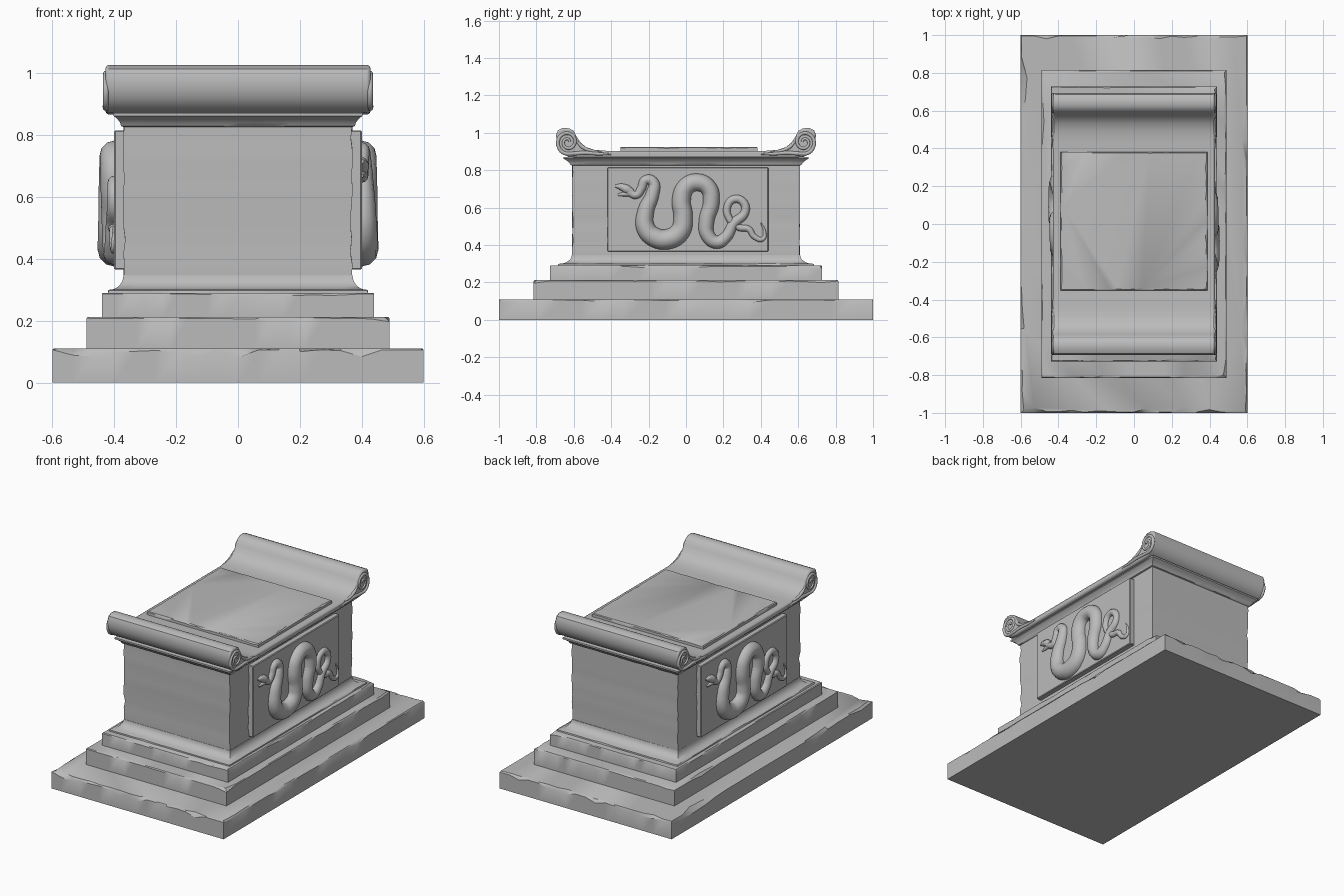
import bpy, bmesh, math, random
from mathutils import Vector

random.seed(4)
cube = bpy.data.objects.get("Cube")
if cube:
    bpy.data.objects.remove(cube, do_unlink=True)

stone = bpy.data.materials.new("grey_stone")
stone.use_nodes = True
GREY = (0.5, 0.5, 0.5, 1)
stone.diffuse_color = GREY
bsdf = stone.node_tree.nodes["Principled BSDF"]
bsdf.inputs["Base Color"].default_value = GREY
bsdf.inputs["Roughness"].default_value = 0.9


def finish(name, mesh, angle=35):
    """Link a mesh as a stone part with sharp edges kept."""
    ob = bpy.data.objects.new(name, mesh)
    bpy.context.collection.objects.link(ob)
    mesh.materials.clear()
    mesh.materials.append(stone)
    bpy.ops.object.select_all(action='DESELECT')
    ob.select_set(True)
    bpy.context.view_layer.objects.active = ob
    bpy.ops.object.shade_smooth_by_angle(angle=math.radians(angle))
    return ob


def from_bmesh(name, bm, angle=35):
    bmesh.ops.recalc_face_normals(bm, faces=bm.faces)
    mesh = bpy.data.meshes.new(name)
    bm.to_mesh(mesh)
    bm.free()
    return finish(name, mesh, angle)


def chip(amount):
    """Mostly tiny, now and then a deeper nick."""
    return amount * random.random() ** 4


def tier(name, rings, n=14, angle=35, y=0):
    """Stack rectangular rings (half x, half y, z, inward wear, downward wear)."""
    bm = bmesh.new()
    loops = []
    for hx, hy, z, inward, down in rings:
        corners = [(-hx, -hy), (hx, -hy), (hx, hy), (-hx, hy)]
        loop = []
        for k in range(4):
            a, b = Vector(corners[k]), Vector(corners[(k + 1) % 4])
            for i in range(n):
                p = a.lerp(b, i / n)
                c = chip(inward)
                p.x -= math.copysign(c, p.x) if abs(p.x) > hx - 1e-5 else 0
                p.y -= math.copysign(c, p.y) if abs(p.y) > hy - 1e-5 else 0
                loop.append(bm.verts.new((p.x, p.y + y, z - chip(down))))
        loops.append(loop)
    for low, high in zip(loops, loops[1:]):
        for i in range(len(low)):
            j = (i + 1) % len(low)
            bm.faces.new((low[i], low[j], high[j], high[i]))
    bm.faces.new(loops[0][::-1])
    bm.faces.new(loops[-1])
    return from_bmesh(name, bm, angle)


def worn_block(name, hx, hy, z0, z1, wear=0.014, y=0):
    e = 0.004
    tier(name, [(hx, hy, z0, 0, 0), (hx, hy, z1 - e, 0, wear),
                (hx - e, hy - e, z1, wear, 0)], 18, y=y)


def box(name, center, size, bevel=0.004):
    bm = bmesh.new()
    bmesh.ops.create_cube(bm, size=1)
    bmesh.ops.scale(bm, vec=size, verts=bm.verts)
    bmesh.ops.translate(bm, vec=center, verts=bm.verts)
    bmesh.ops.bevel(bm, geom=bm.edges[:], offset=bevel, segments=1, affect='EDGES')
    return from_bmesh(name, bm, 20)


def tube(name, points, radii, steps=6):
    """Tapered smooth tube through the points."""
    cu = bpy.data.curves.new(name, 'CURVE')
    cu.dimensions = '3D'
    cu.bevel_depth = 1
    cu.bevel_resolution = 4
    cu.resolution_u = steps
    cu.use_fill_caps = True
    sp = cu.splines.new('BEZIER')
    sp.bezier_points.add(len(points) - 1)
    for bp, p, r in zip(sp.bezier_points, points, radii):
        bp.co = p
        bp.radius = r
        bp.handle_left_type = bp.handle_right_type = 'AUTO'
    tmp = bpy.data.objects.new(name + "_path", cu)
    bpy.context.collection.objects.link(tmp)
    dg = bpy.context.evaluated_depsgraph_get()
    mesh = bpy.data.meshes.new_from_object(tmp.evaluated_get(dg))
    bpy.data.objects.remove(tmp, do_unlink=True)
    return finish(name, mesh, 60)


# Stepped base
worn_block("base_slab", 0.6, 1.0, 0, 0.11, 0.03)
worn_block("middle_step", 0.49, 0.815, 0.11, 0.212)
worn_block("upper_step", 0.44, 0.728, 0.212, 0.29)

# Foot moulding: short lip, then a concave sweep up to the body
foot = [(0.42, 0.685, 0.289, 0, 0), (0.42, 0.685, 0.298, 0.006, 0)]
for i in range(7):
    a = i / 6 * math.pi / 2
    out = 0.045 * (1 - math.sin(a))
    foot.append((0.37 + out, 0.61 + out * 1.45, 0.348 - 0.048 * math.cos(a), 0, 0))
tier("foot_moulding", foot)

# Body with worn corners
tier("body", [(0.37, 0.61, 0.34 + 0.49 * i / 12, 0.008, 0) for i in range(13)], 1, 25)

# Cornice flaring up to the top slab
tier("cornice", [(0.37, 0.61, 0.826, 0, 0), (0.378, 0.618, 0.829, 0.005, 0),
                 (0.381, 0.624, 0.84, 0, 0), (0.39, 0.638, 0.852, 0, 0),
                 (0.402, 0.655, 0.862, 0, 0), (0.402, 0.655, 0.872, 0, 0)])

# Top slab with a rolled scroll at both ends, as one profile swept across x
half = [(0.58, 0.867), (0.63, 0.872), (0.662, 0.89), (0.683, 0.918), (0.693, 0.95),
        (0.694, 0.99), (0.685, 1.014), (0.66, 1.026), (0.625, 1.024), (0.6, 1.01),
        (0.585, 0.98), (0.565, 0.949), (0.535, 0.924), (0.49, 0.909), (0.43, 0.904)]
profile = half + [(-y, z) for y, z in reversed(half)]
bm = bmesh.new()
face = bm.faces.new([bm.verts.new((-0.428, y, z)) for y, z in profile])
ext = bmesh.ops.extrude_face_region(bm, geom=[face])
bmesh.ops.translate(bm, vec=(0.856, 0, 0),
                    verts=[v for v in ext["geom"] if isinstance(v, bmesh.types.BMVert)])
slab = from_bmesh("scrolled_top", bm, 40)
bev = slab.modifiers.new("rounded_ends", 'BEVEL')
bev.width = 0.009
bev.segments = 2
bev.limit_method = 'ANGLE'
bev.angle_limit = math.radians(60)

# Raised panel on the top
worn_block("top_panel", 0.388, 0.366, 0.9, 0.925, 0.008, y=0.015)

# Carved volutes: a leaf stem curling into a spiral on each scroll end
stem = [(0.40, 0.886), (0.47, 0.888), (0.54, 0.893)]
for i in range(17):
    a = math.radians(-110 + i * 40)
    r = 0.062 * (1 - i / 19)
    stem.append((0.632 + r * math.cos(a), 0.95 + r * 1.05 * math.sin(a)))
stem_r = [0.004, 0.009, 0.011] + [0.010 - 0.0002 * i for i in range(17)]
leaf = [(0.585, 0.955), (0.555, 0.925), (0.51, 0.905), (0.45, 0.898)]
for sx, side in ((1, "left"), (-1, "right")):
    for sy, end in ((-1, "front"), (1, "back")):
        tube(f"{end}_{side}_volute", [(sx * 0.427, sy * y, z) for y, z in stem], stem_r, 4)
        tube(f"{end}_{side}_leaf", [(sx * 0.426, sy * y, z) for y, z in leaf],
             [0.004, 0.01, 0.009, 0.003], 4)

# Serpent relief: path as (along, height, radius)
serpent = [(-0.31, 0.685, 0.020), (-0.265, 0.668, 0.021), (-0.24, 0.70, 0.023),
           (-0.215, 0.748, 0.025), (-0.175, 0.735, 0.029), (-0.18, 0.67, 0.036),
           (-0.215, 0.58, 0.044), (-0.215, 0.49, 0.05), (-0.165, 0.44, 0.053),
           (-0.09, 0.433, 0.054), (-0.03, 0.475, 0.053), (-0.015, 0.55, 0.051),
           (-0.025, 0.64, 0.05), (0.0, 0.71, 0.048), (0.06, 0.735, 0.047),
           (0.12, 0.705, 0.045), (0.135, 0.63, 0.044), (0.11, 0.53, 0.041),
           (0.115, 0.455, 0.038), (0.165, 0.415, 0.035), (0.215, 0.445, 0.031),
           (0.255, 0.515, 0.027), (0.315, 0.575, 0.023), (0.305, 0.63, 0.022),
           (0.255, 0.645, 0.021), (0.22, 0.6, 0.02), (0.235, 0.535, 0.019),
           (0.28, 0.495, 0.018), (0.335, 0.485, 0.017), (0.365, 0.445, 0.015),
           (0.41, 0.432, 0.012), (0.42, 0.47, 0.008), (0.4, 0.52, 0.003)]
upper_jaw = [(-0.29, 0.68, 0.02), (-0.32, 0.70, 0.024), (-0.35, 0.712, 0.017), (-0.378, 0.715, 0.007)]
lower_jaw = [(-0.29, 0.677, 0.018), (-0.325, 0.673, 0.013), (-0.365, 0.668, 0.006)]
for s, side in ((1, "left"), (-1, "right")):
    box(f"{side}_relief_panel", (s * 0.38, s * 0.01, 0.59), (0.04, 0.86, 0.45))
    for part, path in (("serpent", serpent), ("serpent_upper_jaw", upper_jaw),
                       ("serpent_lower_jaw", lower_jaw)):
        tube(f"{side}_{part}", [(s * 0.4, s * y, z) for y, z, r in path],
             [r for y, z, r in path], 8)
